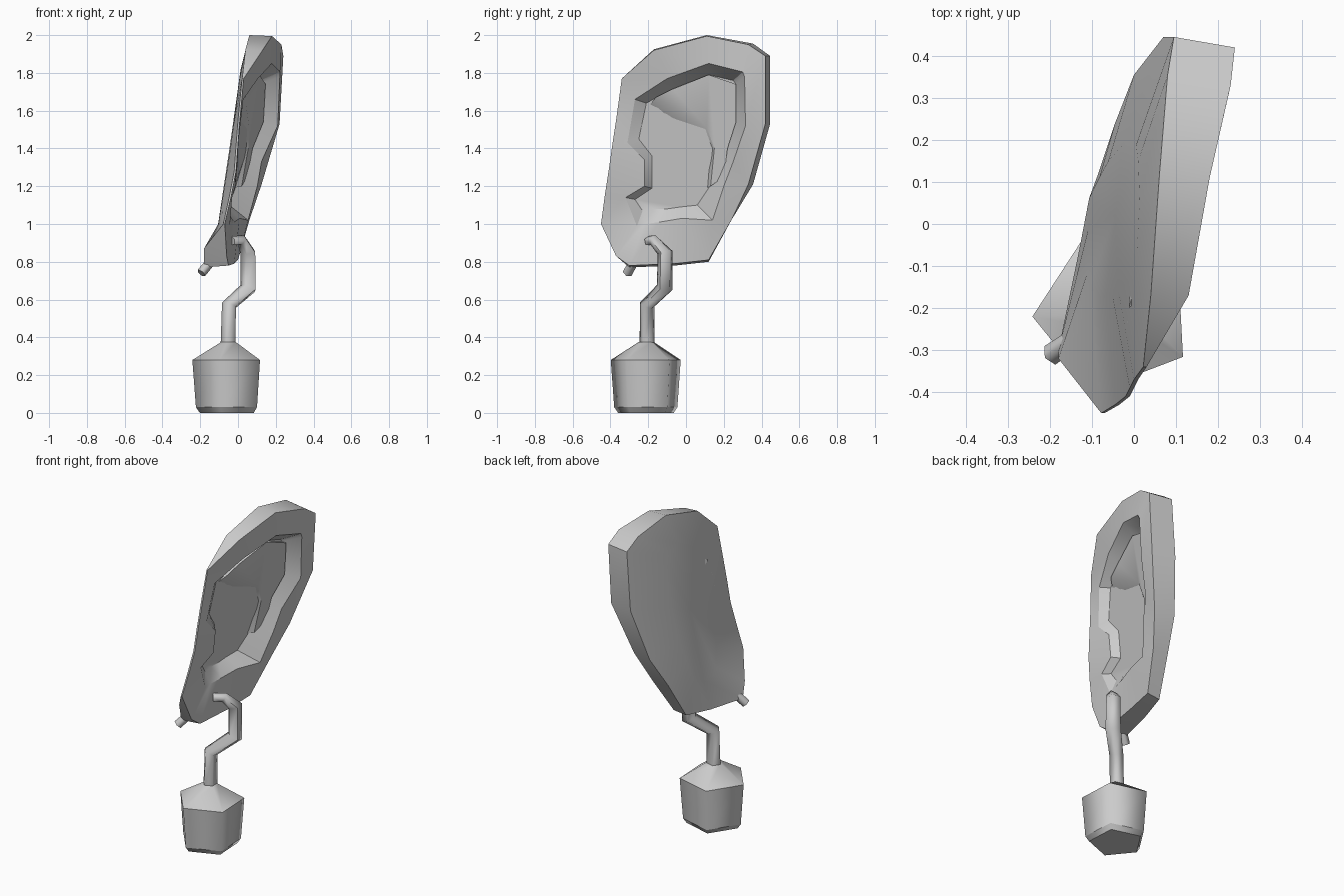
import bpy, bmesh, math
from mathutils import Vector

if "Cube" in bpy.data.objects:
    bpy.data.objects.remove(bpy.data.objects["Cube"])

grey = bpy.data.materials.new("plain grey")
grey.diffuse_color = (0.6, 0.6, 0.6, 1)
grey.use_nodes = True
grey.node_tree.nodes["Principled BSDF"].inputs["Base Color"].default_value = grey.diffuse_color


def finish(bm, name, angle=30):
    bmesh.ops.recalc_face_normals(bm, faces=bm.faces)
    me = bpy.data.meshes.new(name)
    bm.to_mesh(me)
    bm.free()
    me.materials.append(grey)
    ob = bpy.data.objects.new(name, me)
    bpy.context.collection.objects.link(ob)
    bpy.context.view_layer.objects.active = ob
    ob.select_set(True)
    if angle:
        bpy.ops.object.shade_smooth_by_angle(angle=math.radians(angle))
    else:
        for p in me.polygons:
            p.use_smooth = True
    ob.select_set(False)
    return ob


def ring(bm, pts):
    return [bm.verts.new(p) for p in pts]


def bridge(bm, a, b):
    n = len(a)
    for i in range(n):
        j = (i + 1) % n
        bm.faces.new((a[i], a[j], b[j], b[i]))


# Ear: matching outlines as (y, z); the rim also has front x and back x
rim = [(-.45, 1.0, -.07, -.078), (-.43, 1.15, -.035, -.045), (-.41, 1.28, -.01, -.02),
       (-.39, 1.42, .0, -.01), (-.37, 1.55, .01, .0), (-.34, 1.77, .03, .022),
       (-.17, 1.92, .13, .04), (.11, 1.995, .18, .06), (.33, 1.95, .23, .08),
       (.42, 1.89, .24, .095), (.42, 1.53, .22, .07), (.33, 1.21, .125, .0),
       (.24, 1.02, .06, -.045), (.12, .81, .0, -.085), (-.06, .79, -.02, -.13),
       (-.30, .78, -.05, -.18), (-.37, .83, -.06, -.18)]
hollow = [(-.26, .99), (-.32, 1.14), (-.22, 1.20), (-.22, 1.34), (-.31, 1.43), (-.27, 1.66),
          (-.10, 1.77), (.12, 1.85), (.30, 1.805), (.31, 1.78), (.315, 1.52), (.25, 1.33),
          (.20, 1.20), (.14, 1.02), (-.02, 1.03), (-.14, 1.01), (-.22, 1.0)]
base = [(-.23, 1.07), (-.27, 1.13), (-.18, 1.19), (-.18, 1.36), (-.25, 1.45), (-.21, 1.64),
        (-.08, 1.71), (.12, 1.79), (.25, 1.76), (.265, 1.74), (.26, 1.54), (.21, 1.39),
        (.14, 1.22), (.06, 1.10), (-.03, 1.09), (-.10, 1.08), (-.17, 1.08)]


def front_x(y, z):
    """Outer surface of the ear, blended from the rim by distance."""
    w = [((y - p[0]) ** 2 + (z - p[1]) ** 2 + 1e-4) ** -1.5 for p in rim]
    return sum(k * p[2] for k, p in zip(w, rim)) / sum(w)


def floor_x(y, z):
    """Floor of the hollow, shallower toward the face."""
    return front_x(y, z) - min(0.09, max(0.03, 0.08 + 0.2 * y))


def crest_x(z):
    """Crest of the rear surface."""
    keys = [(0.75, -0.15), (1.05, -0.095), (1.4, -0.04), (1.7, 0.0), (2.0, 0.035)]
    for (z0, x0), (z1, x1) in zip(keys, keys[1:]):
        if z <= z1:
            return x0 + (x1 - x0) * (z - z0) / (z1 - z0)
    return keys[-1][1]


def back_point(y, z, x):
    if y < -.3 and z < .9:          # rear corner of the lobe
        return (x, y + .05, z + .04) if z > .8 else (x, y, z - .01)
    return (x, y + (.025 if y > .3 else 0),
            z + (.005 if z > 1.9 else -.01 if z < .82 else 0))


bm = bmesh.new()
front = ring(bm, [(xf, y, z) for y, z, xf, xb in rim])
back = ring(bm, [back_point(y, z, xb) for y, z, xf, xb in rim])
lip = ring(bm, [(front_x(y, z), y, z) for y, z in hollow])
floor = ring(bm, [(floor_x(y, z), y, z) for y, z in base])
crest = ring(bm, [(crest_x(1.4 + (z - 1.4) * .7), .02 + (y - .02) * .42, 1.4 + (z - 1.4) * .7)
                  for y, z, xf, xb in rim])
for a, b in [(crest, back), (back, front), (front, lip), (lip, floor)]:
    bridge(bm, a, b)
bm.faces.new(floor)
hub = bm.verts.new((-.045, .02, 1.4))
for i in range(len(crest)):
    bm.faces.new((crest[i - 1], crest[i], hub))
finish(bm, "ear")

# Inner fold: raised plate inside the hollow with a sloped front wall
top = [(-.16, 1.67), (.11, 1.51), (.15, 1.40), (.13, 1.20), (.20, 1.25), (.22, 1.40),
       (.265, 1.54), (.265, 1.74), (.12, 1.79), (-.07, 1.715)]
foot = [(-.20, 1.62), (.07, 1.47), (.11, 1.40), (.11, 1.19)] + top[4:]
bm = bmesh.new()
upper = ring(bm, [(floor_x(y, z) + .03, y, z) for y, z in top])
lower = ring(bm, [(floor_x(y, z) - .005, y, z) for y, z in foot])
bridge(bm, lower, upper)
bm.faces.new(upper)
bm.faces.new(lower)
finish(bm, "inner_fold")


# Earring wire and post: five-sided tubes along a path of (x, y, z, radius)
def tube(name, path):
    bm = bmesh.new()
    pts = [Vector(p[:3]) for p in path]
    rings = []
    for i, p in enumerate(pts):
        t = pts[min(i + 1, len(pts) - 1)] - pts[max(i - 1, 0)]
        q = Vector((0, 0, 1)).rotation_difference(t)
        rings.append(ring(bm, [p + q @ (Vector((math.cos(a), math.sin(a), 0)) * path[i][3])
                               for a in [math.radians(183 + 72 * k) for k in range(5)]]))
    for a, b in zip(rings, rings[1:]):
        bridge(bm, a, b)
    bm.faces.new(rings[0])
    bm.faces.new(rings[-1])
    finish(bm, name, 75)


tube("earring_wire", [(-.05, -.205, .36, .042), (-.045, -.205, .57, .042), (.056, -.112, .66, .046),
                      (.055, -.11, .85, .043), (.02, -.17, .915, .03), (-.03, -.20, .91, .025)])
tube("earring_post", [(-.12, -.26, .83, .025), (-.195, -.31, .74, .027)])

# Earring drop: five-sided cup with a sloped lid, sharp along each level
bm = bmesh.new()
levels = [(0, .155), (.03, .176), (.28, .195), (.375, .042)]
rings = [ring(bm, [(-.047 + r * math.cos(a), -.21 + r * math.sin(a), z)
                   for a in [math.radians(183 + 72 * k) for k in range(5)]]) for z, r in levels]
for a, b in zip(rings, rings[1:]):
    bridge(bm, a, b)
bm.faces.new(rings[0])
bm.faces.new(rings[-1])
for e in bm.edges:
    if abs(e.verts[0].co.z - e.verts[1].co.z) < .001:
        e.smooth = False
finish(bm, "earring_drop", 0)
